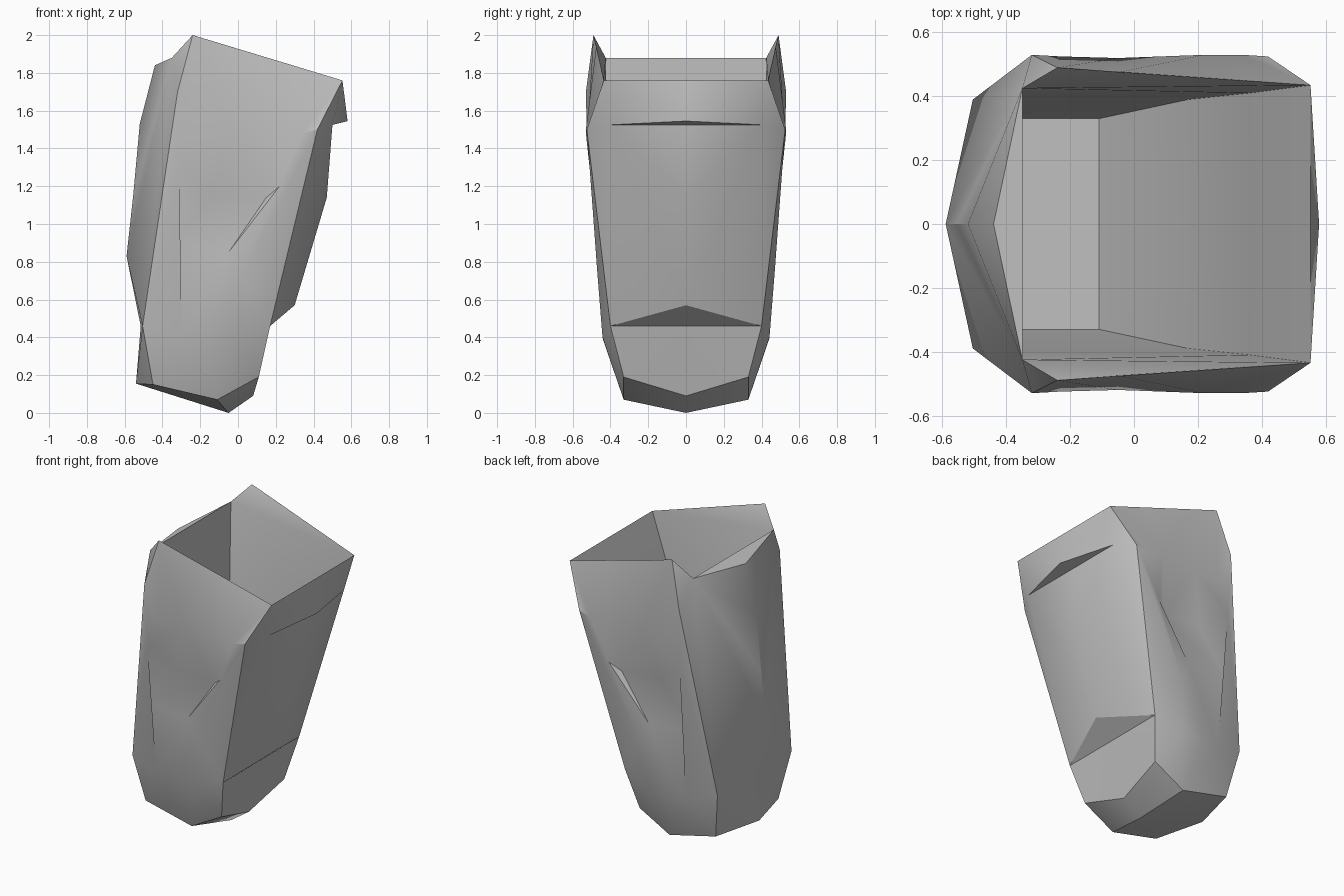
import bpy
import bmesh
from mathutils import Vector

cube = bpy.data.objects.get("Cube")
if cube:
    bpy.data.objects.remove(cube, do_unlink=True)

grey = bpy.data.materials.new("plain_grey")
grey.use_nodes = True
colour = (0.53, 0.53, 0.53, 1)
grey.diffuse_color = colour
grey.node_tree.nodes["Principled BSDF"].inputs["Base Color"].default_value = colour


def fractions(rail):
    """Distance along a rail, scaled to run from zero to one."""
    steps = [0.0]
    for a, b in zip(rail, rail[1:]):
        steps.append(steps[-1] + (Vector(b) - Vector(a)).length)
    return [s / steps[-1] for s in steps]


def loft(a, b):
    """Triangles joining two rails that may differ in point count."""
    fa, fb = fractions(a), fractions(b)
    i = j = 0
    tris = []
    while i < len(a) - 1 or j < len(b) - 1:
        if j == len(b) - 1 or (i < len(a) - 1 and fa[i + 1] <= fb[j + 1]):
            tris.append((a[i], a[i + 1], b[j]))
            i += 1
        else:
            tris.append((a[i], b[j + 1], b[j]))
            j += 1
    return tris


def build(name, tris, inward=False):
    """Make one object from triangles and their mirror image across y."""
    bm = bmesh.new()
    cache = {}

    def vert(p, side):
        key = (p[0], p[1] * side + 0.0, p[2])
        if key not in cache:
            cache[key] = bm.verts.new(key)
        return cache[key]

    for tri in tris:
        if len(set(tri)) == 3:
            for side in (1, -1):
                corners = [vert(p, side) for p in tri]
                if not bm.faces.get(corners):
                    bm.faces.new(corners)
    bmesh.ops.recalc_face_normals(bm, faces=bm.faces[:])
    if inward:
        bmesh.ops.reverse_faces(bm, faces=bm.faces[:])
    mesh = bpy.data.meshes.new(name)
    bm.to_mesh(mesh)
    bm.free()
    mesh.materials.append(grey)
    obj = bpy.data.objects.new(name, mesh)
    bpy.context.collection.objects.link(obj)
    bpy.ops.object.select_all(action="DESELECT")
    obj.select_set(True)
    bpy.context.view_layer.objects.active = obj
    bpy.ops.object.shade_smooth_by_angle(angle=0.5)


def middle(x, z):
    return (x, 0.0, z)


# Shared corner points
peak = (-0.24, 0.49, 2.0)
rim_corner = (-0.35, 0.425, 1.88)
rim_middle = middle(-0.35, 1.88)
rim_point = middle(-0.44, 1.84)
lip_end = (0.553, 0.435, 1.76)
lip_middle = middle(0.553, 1.76)
lip_nose = middle(0.58, 1.545)
lip_root = (0.5, 0.4, 1.525)
panel_top = middle(0.5, 1.525)
shoulder = (0.42, 0.525, 1.5)
panel_foot = middle(0.3, 0.57)
ledge_end = (0.17, 0.4, 0.46)
ledge_middle = middle(0.17, 0.46)
waist = (-0.505, 0.39, 0.46)
heel = (-0.45, 0.33, 0.15)
heel_middle = middle(-0.54, 0.155)
sole = (-0.11, 0.33, 0.07)
sole_middle = middle(-0.05, 0.0)
toe = (0.11, 0.33, 0.19)
toe_middle = middle(0.08, 0.09)

# Rails running down the outside, from the ridged wall to the lipped wall
ridge = [rim_point, middle(-0.52, 1.53), middle(-0.555, 1.15),
         middle(-0.59, 0.83), middle(-0.515, 0.46), heel_middle]
inner_corner = [rim_corner, waist, heel]
outer_corner = [peak, (-0.32, 0.53, 1.7), waist, heel]
pocket_edge = [peak, (-0.23, 0.525, 1.47), (-0.31, 0.51, 1.3), waist, heel]
pocket_back = [(-0.05, 0.475, 1.942), (-0.05, 0.52, 1.5), (-0.13, 0.46, 1.16),
               (-0.36, 0.45, 0.88), (-0.3, 0.43, 0.4), sole]
pocket_front = [(0.25, 0.455, 1.852), (0.22, 0.53, 1.5), (0.15, 0.46, 1.14),
                (-0.05, 0.465, 0.85), (-0.17, 0.44, 0.39), sole]
pocket_rim = [lip_end, (0.34, 0.53, 1.48), (0.22, 0.5, 1.2),
              (0.02, 0.47, 0.75), (0.0, 0.442, 0.4), toe]
front_corner = [lip_end, shoulder, ledge_end, toe]

# Outer shell: ridged wall and side pockets
rails = [ridge, inner_corner, outer_corner, pocket_edge, pocket_back,
         pocket_front, pocket_rim, front_corner]
shell = []
for a, b in zip(rails, rails[1:]):
    shell += loft(a, b)

# Lipped wall: overhanging lip, panel, lower ledge, foot and sole
shell += loft([lip_middle, lip_nose], [lip_end, lip_root])
shell += [(lip_end, lip_root, shoulder), (lip_nose, lip_root, panel_top)]
shell += loft([panel_top, middle(0.47, 1.14), panel_foot], [lip_root, ledge_end])
shell += [(lip_root, shoulder, ledge_end), (panel_foot, ledge_end, ledge_middle)]
shell += loft([ledge_middle, toe_middle, sole_middle], [ledge_end, toe, sole])
shell += loft([sole_middle, heel_middle], [sole, heel])
shell += [(rim_middle, rim_corner, rim_point)]
build("outer_shell", shell)

# Hollow inside: rear wall, floor and sloping front wall
floor_line = [rim_middle, middle(-0.35, 0.25), middle(-0.11, 0.25),
              middle(0.17, 0.65), middle(0.36, 1.25), lip_middle]
widths = [0.425, 0.33, 0.33, 0.39, 0.41, 0.435]
floor_side = [(p[0], w, p[2]) for p, w in zip(floor_line, widths)]
lining = loft(floor_line, floor_side)

# Side walls inside: flared rim, upright wall, lower taper
hem = (-0.35, 0.4, 0.8)
top_back, low_back, low_front, slope, bend, top_front = floor_side
lining += [(peak, top_back, top_front), (top_back, hem, bend),
           (top_back, bend, top_front), (hem, slope, bend),
           (hem, low_front, slope), (hem, low_back, low_front),
           (top_back, low_back, hem)]
build("inner_lining", lining, inward=True)
